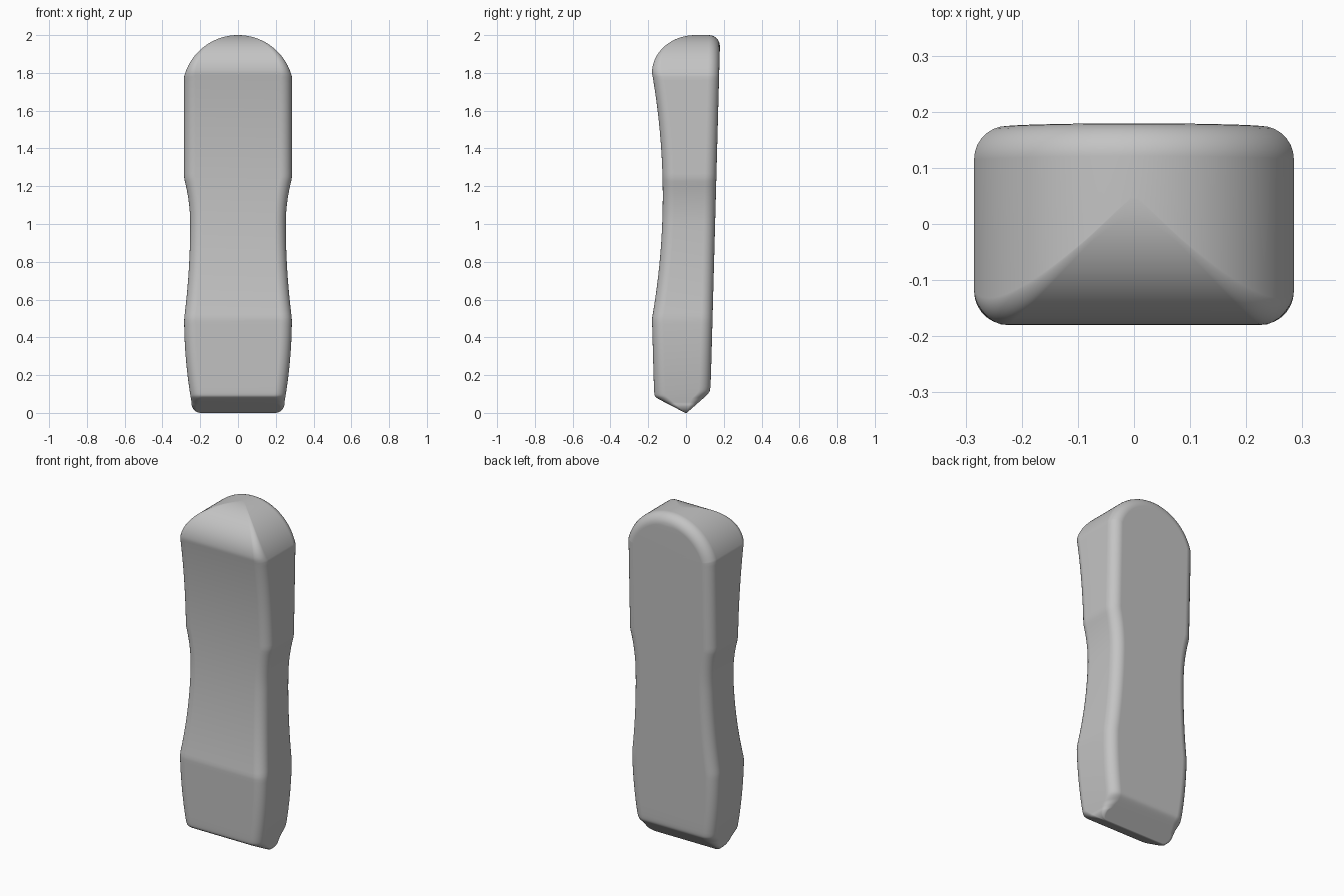
import bpy, bmesh
from math import sin, cos, pi, sqrt, radians
from mathutils import Vector

if "Cube" in bpy.data.objects:
    bpy.data.objects.remove(bpy.data.objects["Cube"], do_unlink=True)

TOP, SHOULDER, BEVEL, STEPS = 2.0, 1.78, 0.06, 7


def soft_max(a, b, k=0.015):
    return 0.5 * (a + b + sqrt((a - b) ** 2 + k * k))


def half_width(z):
    """Side outline: tapered foot, narrow waist, straight upper part."""
    if z < 0.5:
        return 0.285 - 0.035 * ((0.5 - z) / 0.42) ** 2
    if z < 1.0:
        return 0.253 + 0.032 * ((1 - z) / 0.5) ** 2
    return 0.253 + 0.032 * min(1, (z - 1) / 0.24) ** 2


def front_y(z):
    """Front: pointed foot, flat shin, hollow middle, domed top."""
    if z < 0.5:
        body = -0.18 + 0.027 * (0.5 - z)
    elif z < 1.8:
        body = -0.123 - 0.057 * ((z - 1.15) / 0.65) ** 2
    else:
        body = 0.05 - 0.23 * sqrt(max(0, 1 - ((z - 1.8) / 0.2) ** 2))
    return soft_max(body, -0.004 - 1.95 * z)


def back_y(z):
    """Back: pointed foot, then one slightly leaning plane."""
    return -soft_max(-0.13 - 0.027 * (z - 0.11), -0.004 - 1.15 * z)


def spread(a, b, n):
    return [a + (b - a) * i / n for i in range(n)]


# Right half of the outline, from the foot to the crown
outline = [Vector((0.196 + 0.05 * sin(a), 0.05 - 0.05 * cos(a)))
           for a in spread(0, pi / 2, 10)]
heights = spread(0.05, 0.14, 16) + spread(0.14, SHOULDER, 80)
outline += [Vector((half_width(z), z)) for z in heights]
radius = 0.295
centre = TOP - radius
first = 1.31
outline += [Vector((radius * sin(a), centre + radius * cos(a)))
            for a in spread(first, 0.02, 32) + [0.02]]

# Inward directions along the outline
mirror = lambda p: Vector((-p.x, p.y))
padded = [mirror(outline[0])] + outline + [mirror(outline[-1])]
inward = []
for before, after in zip(padded, padded[2:]):
    t = (after - before).normalized()
    inward.append(Vector((-t.y, t.x)))


def edge_radius(z, front):
    r = min(BEVEL, 0.25 * (back_y(z) - front_y(z))) if z < 0.2 else BEVEL
    if front and z > SHOULDER:
        r *= max(0.05, 1 - (z - SHOULDER) / (TOP - SHOULDER))
    return r


bm = bmesh.new()


def make_ring(angle, front):
    """One loop of the rounded edge; angle 0 is the side, pi/2 the face."""
    points = []
    for p, n in zip(outline, inward):
        r = edge_radius(p.y, front)
        q = p + n * r * (1 - cos(angle))
        drop = r * (1 - sin(angle))
        y = front_y(q.y) + drop if front else back_y(q.y) - drop
        points.append((q.x, y, q.y))
    right = [bm.verts.new(p) for p in points]
    left = [bm.verts.new((-x, y, z)) for x, y, z in points]
    return right, left


angles = [pi / 2 * i / STEPS for i in range(STEPS + 1)]
rings = [make_ring(a, True) for a in reversed(angles)]
rings += [make_ring(a, False) for a in angles]

# Rounded edges and sides
for (r0, l0), (r1, l1) in zip(rings, rings[1:]):
    a, b = r0 + l0[::-1], r1 + l1[::-1]
    for i in range(len(a)):
        j = (i + 1) % len(a)
        bm.faces.new((a[i], a[j], b[j], b[i]))

# Front and back faces as strips across the width
for right, left in (rings[0], rings[-1]):
    for i in range(len(right) - 1):
        bm.faces.new((right[i], right[i + 1], left[i + 1], left[i]))

bmesh.ops.recalc_face_normals(bm, faces=bm.faces)
mesh = bpy.data.meshes.new("handle_body")
bm.to_mesh(mesh)
bm.free()
body = bpy.data.objects.new("handle_body", mesh)
bpy.context.collection.objects.link(body)

# Plain grey finish
grey = bpy.data.materials.new("plain_grey")
grey.use_nodes = True
colour = (0.55, 0.55, 0.55, 1)
grey.diffuse_color = colour
grey.node_tree.nodes["Principled BSDF"].inputs["Base Color"].default_value = colour
mesh.materials.append(grey)

# Smooth shading, with the broad faces kept flat
bpy.ops.object.select_all(action='DESELECT')
body.select_set(True)
bpy.context.view_layer.objects.active = body
bpy.ops.object.shade_smooth_by_angle(angle=radians(40))
weighted = body.modifiers.new("weighted_normals", 'WEIGHTED_NORMAL')
weighted.keep_sharp = True
